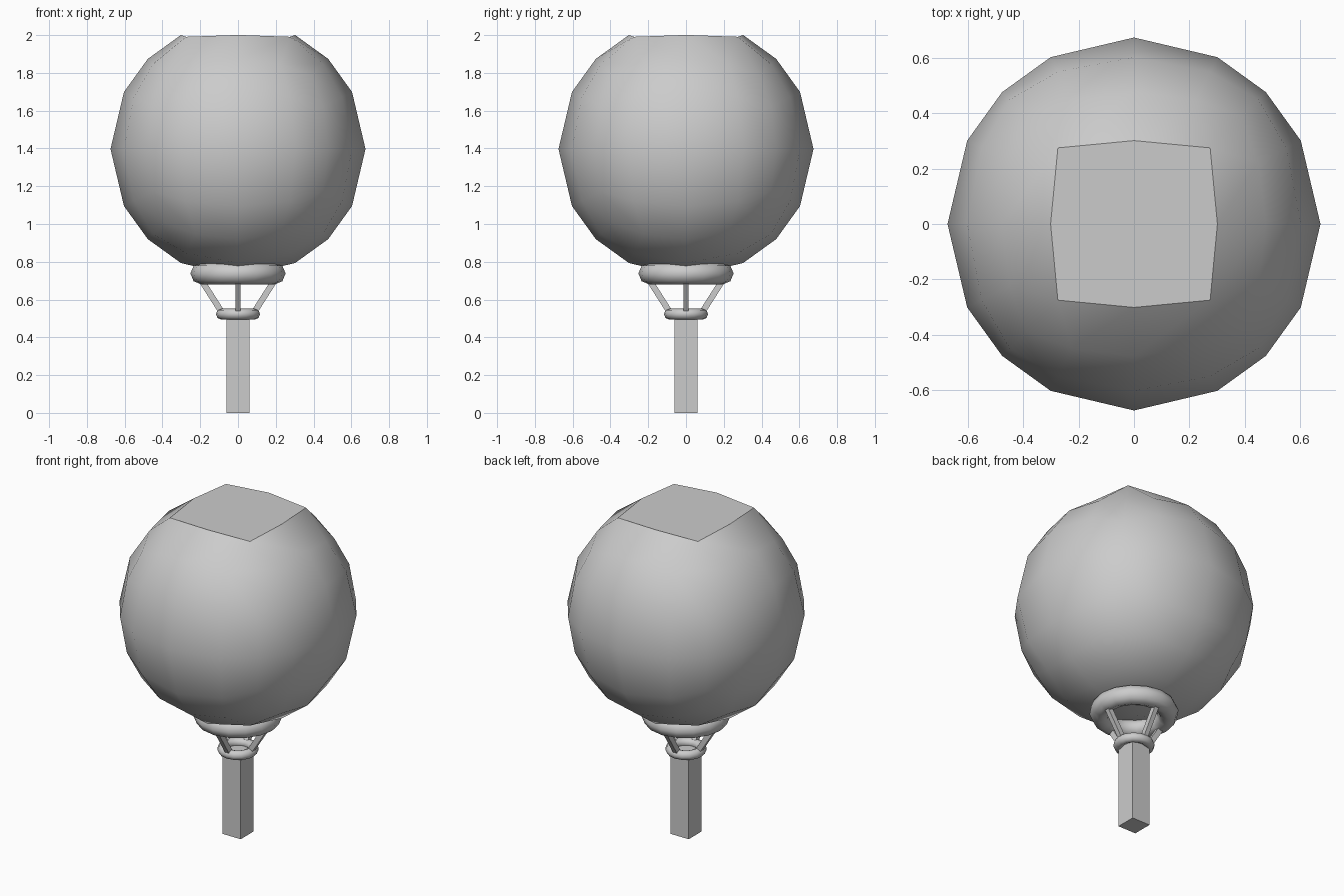
import bpy, bmesh, math
from mathutils import Vector

if "Cube" in bpy.data.objects:
    bpy.data.objects.remove(bpy.data.objects["Cube"])


def finish(bm, name, smooth=True):
    bmesh.ops.recalc_face_normals(bm, faces=bm.faces)
    me = bpy.data.meshes.new(name)
    for f in bm.faces:
        f.smooth = smooth and len(f.verts) == 4
    bm.to_mesh(me)
    bm.free()
    ob = bpy.data.objects.new(name, me)
    bpy.context.collection.objects.link(ob)
    return ob


# Balloon-like envelope: a gridded cube pushed onto a sphere, top capped flat
R, CZ = 0.675, 1.397
bm = bmesh.new()
bmesh.ops.create_cube(bm, size=2)
bmesh.ops.subdivide_edges(bm, edges=bm.edges[:], cuts=3, use_grid_fill=True)
for v in bm.verts:
    v.co = v.co.normalized() * R
top = max(bm.verts, key=lambda v: v.co.z)
for v in {v for f in top.link_faces for v in f.verts}:
    if abs(v.co.x) > 0.1 and abs(v.co.y) > 0.1:
        v.co.z = 0.594
bmesh.ops.dissolve_verts(bm, verts=[top])
bmesh.ops.translate(bm, verts=bm.verts, vec=(0, 0, CZ))
finish(bm, "envelope")


# Rings at the mouth and on top of the post
def ring(name, major, minor, height, z):
    bpy.ops.mesh.primitive_torus_add(major_segments=16, minor_segments=8,
                                     major_radius=major, minor_radius=minor,
                                     location=(0, 0, z))
    ob = bpy.context.object
    ob.name = name
    ob.scale.z = height / minor
    bpy.ops.object.shade_smooth()


ring("mouth_ring", 0.194, 0.058, 0.058, 0.738)
ring("post_ring", 0.088, 0.029, 0.029, 0.523)

# Four slanted struts between the rings
for i in range(4):
    a = i * math.pi / 2
    d = Vector((math.cos(a), math.sin(a), 0))
    p0 = d * 0.084 + Vector((0, 0, 0.53))
    p1 = d * 0.205 + Vector((0, 0, 0.72))
    axis = p1 - p0
    bm = bmesh.new()
    bmesh.ops.create_cube(bm, size=1)
    side = Vector((-d.y, d.x, 0))
    up = axis.normalized()
    out = side.cross(up)
    for v in bm.verts:
        v.co = (p0 + p1) / 2 + side * v.co.x * 0.028 + out * v.co.y * 0.032 + axis * v.co.z
    finish(bm, f"strut_{i + 1}", smooth=False)

# Square post
bm = bmesh.new()
bmesh.ops.create_cube(bm, size=1)
for v in bm.verts:
    v.co = (v.co.x * 0.124, v.co.y * 0.124, (v.co.z + 0.5) * 0.515)
finish(bm, "post", smooth=False)
